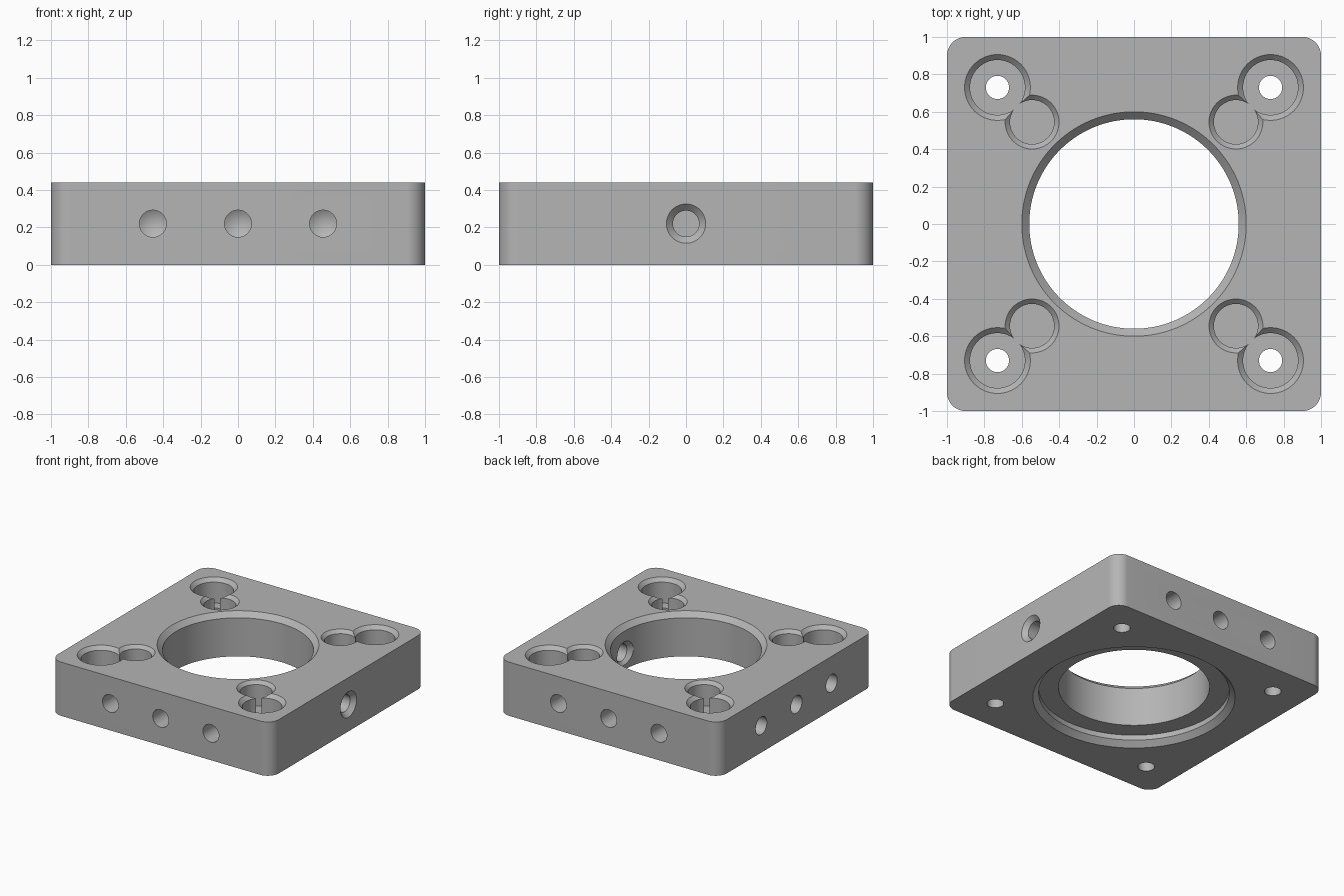
import bpy, bmesh
from math import radians
from mathutils import Matrix

if "Cube" in bpy.data.objects:
    bpy.data.objects.remove(bpy.data.objects["Cube"], do_unlink=True)

H = 0.44  # plate thickness

steel = bpy.data.materials.new("machined grey")
steel.use_nodes = True
grey = (0.46, 0.46, 0.46, 1)
steel.diffuse_color = grey
steel.node_tree.nodes["Principled BSDF"].inputs["Base Color"].default_value = grey


def make_object(name, bm):
    bmesh.ops.recalc_face_normals(bm, faces=bm.faces[:])
    mesh = bpy.data.meshes.new(name)
    bm.to_mesh(mesh)
    bm.free()
    mesh.materials.append(steel)
    obj = bpy.data.objects.new(name, mesh)
    bpy.context.collection.objects.link(obj)
    return obj


def revolve(name, profile, matrix=Matrix(), steps=64):
    """Solid of revolution about local z; profile is (radius, height) from axis to axis."""
    bm = bmesh.new()
    verts = [bm.verts.new((r, 0, z)) for r, z in profile]
    edges = [bm.edges.new(pair) for pair in zip(verts, verts[1:])]
    bmesh.ops.spin(bm, geom=verts + edges, cent=(0, 0, 0), axis=(0, 0, 1),
                   angle=radians(360), steps=steps, use_merge=True)
    bmesh.ops.remove_doubles(bm, verts=bm.verts[:], dist=1e-5)
    bm.transform(matrix)
    obj = make_object(name, bm)
    obj.hide_render = True
    return obj


# Square plate with rounded vertical corners
bm = bmesh.new()
bmesh.ops.create_cube(bm, size=1, matrix=Matrix.Translation((0, 0, H / 2)) @ Matrix.Diagonal((2, 2, H, 1)))
upright = [e for e in bm.edges if abs(e.verts[0].co.z - e.verts[1].co.z) > H / 2]
bmesh.ops.bevel(bm, geom=upright, offset=0.1, segments=12, profile=0.5, affect='EDGES')
plate = make_object("mounting_plate", bm)

# Central bore: chamfered top rim and a chamfered recess underneath
cutters = [revolve("bore_cutter", [
    (0, -0.01), (0.76, -0.01), (0.707, 0.043), (0.707, 0.085), (0.56, 0.085),
    (0.56, 0.4), (0.61, H + 0.01), (0, H + 0.01)], steps=128)]

# Corner pockets: stepped screw hole joined to a smaller round relief
FLOOR = 0.24
for sx in (-1, 1):
    for sy in (-1, 1):
        cutters.append(revolve("screw_pocket_cutter", [
            (0, -0.01), (0.062, -0.01), (0.062, FLOOR), (0.147, FLOOR),
            (0.147, 0.411), (0.186, H + 0.01), (0, H + 0.01)],
            Matrix.Translation((sx * 0.73, sy * 0.73, 0))))
        cutters.append(revolve("relief_pocket_cutter", [
            (0, FLOOR), (0.118, FLOOR), (0.118, 0.414), (0.154, H + 0.01), (0, H + 0.01)],
            Matrix.Translation((sx * 0.545, sy * 0.545, 0))))


def side_matrix(turn, offset):
    return (Matrix.Rotation(radians(turn), 4, 'Z') @ Matrix.Translation((offset, 0, H / 2))
            @ Matrix.Rotation(radians(90), 4, 'X'))


# Rows of three blind drilled holes on three sides
for turn in (0, 180, -90):
    for offset in (-0.455, 0, 0.455):
        cutters.append(revolve("blind_hole_cutter", [
            (0, 0.71), (0.072, 0.753), (0.072, 1.02), (0, 1.02)],
            side_matrix(turn, offset), steps=48))

# Cross hole into the bore, chamfered at both ends
cutters.append(revolve("cross_hole_cutter", [
    (0, 0.53), (0.125, 0.53), (0.07, 0.585), (0.07, 0.965), (0.125, 1.02), (0, 1.02)],
    side_matrix(90, 0), steps=48))

# Cut everything and remove the cutters
bpy.context.view_layer.objects.active = plate
for cutter in cutters:
    mod = plate.modifiers.new("cut", 'BOOLEAN')
    mod.operation = 'DIFFERENCE'
    mod.solver = 'EXACT'
    mod.object = cutter
    bpy.ops.object.modifier_apply(modifier=mod.name)
    bpy.data.objects.remove(cutter, do_unlink=True)

bpy.ops.object.select_all(action='DESELECT')
plate.select_set(True)
bpy.ops.object.shade_smooth_by_angle(angle=radians(25))
